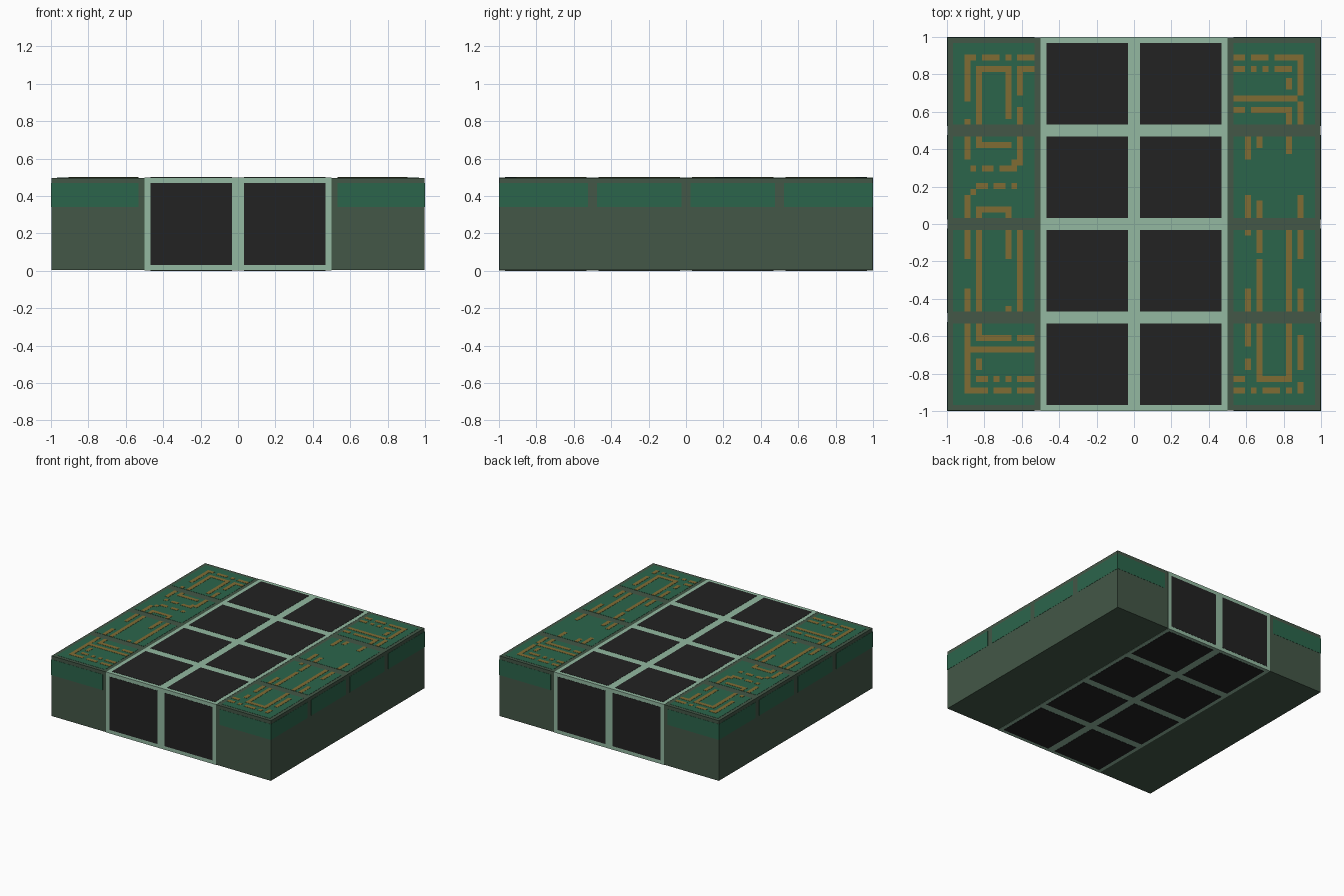
import bpy, bmesh
from mathutils import Vector

if "Cube" in bpy.data.objects:
    bpy.data.objects.remove(bpy.data.objects["Cube"])

P = 1 / 32          # detail grid: 64 steps across the 2 unit width
H = 0.5             # height of the slab
T = 0.0015          # thickness of one detail layer


def srgb(r, g, b):
    def lin(c):
        c /= 255
        return c / 12.92 if c < 0.04045 else ((c + 0.055) / 1.055) ** 2.4
    return (lin(r), lin(g), lin(b), 1)


def material(name, *rgb):
    m = bpy.data.materials.new(name)
    m.diffuse_color = srgb(*rgb)
    m.use_nodes = True
    m.node_tree.nodes["Principled BSDF"].inputs["Base Color"].default_value = m.diffuse_color
    return m


GREY = material("grey_green", 67, 87, 71)
GREEN = material("board_green", 43, 101, 75)
PALE = material("pale_green", 147, 185, 161)
BLACK = material("black", 34, 34, 34)
COPPER = material("copper", 128, 108, 52)


def boxes(name, mat, spans):
    """One object made of axis-aligned boxes given as (low, high) corners."""
    bm = bmesh.new()
    for lo, hi in spans:
        lo, hi = Vector(lo), Vector(hi)
        vs = bmesh.ops.create_cube(bm, size=1)["verts"]
        for v in vs:
            v.co = Vector(((lo + hi) / 2)[i] + v.co[i] * (hi - lo)[i] for i in range(3))
    me = bpy.data.meshes.new(name)
    bm.to_mesh(me)
    bm.free()
    me.materials.append(mat)
    ob = bpy.data.objects.new(name, me)
    bpy.context.collection.objects.link(ob)
    return ob


cells = [-1, -0.5, 0, 0.5]
E, F = 2 * T, T     # depth of side blocks and of the middle layer

# side blocks
boxes("left_block", GREY, [((-1 + E, -1 + E, E), (-0.5, 1 - E, H - E))])
boxes("right_block", GREY, [((0.5, -1 + E, E), (1 - E, 1 - E, H - E))])

# pale centre frame
boxes("centre_frame", PALE, [((-0.5, -1 + F, F), (0.5, 1 - F, H - F))])

# black tiles on top, bottom, front and back of the centre
tiles = []
for x in (-0.5, 0):
    a, b = x + P, x + 0.5 - P
    for y in cells:
        tiles.append(((a, y + P, H - E), (b, y + 0.5 - P, H)))
        tiles.append(((a, y + P, 0), (b, y + 0.5 - P, E)))
    tiles.append(((a, -1, P), (b, -1 + E, H - P)))
    tiles.append(((a, 1 - E, P), (b, 1, H - P)))
boxes("centre_tiles", BLACK, tiles)

# green boards on top and the band of green along the upper walls
boards, bands = [], []
z0, z1 = 0.34, H - P
for s in (-1, 1):
    def span(u, v):
        return tuple(sorted((s * u, s * v)))
    xa, xb = span(0.5 + P, 1 - P)
    wa, wb = span(1 - 2 * E, 1 - F)
    ca, cb = span(0.5 + P, 1 - F)
    for y in cells:
        boards.append(((xa, y + P, H - 2 * E), (xb, y + 0.5 - P, H - F)))
        y0 = -1 + F if y == -1 else y + P * 0.8
        y1 = 1 - F if y == 0.5 else y + 0.5 - P * 0.8
        bands.append(((wa, y0, z0), (wb, y1, z1)))
    bands.append(((ca, -1 + F, z0), (cb, -1 + 2 * E, z1)))
    bands.append(((ca, 1 - 2 * E, z0), (cb, 1 - F, z1)))
boxes("top_boards", GREEN, boards)
boxes("wall_bands", GREEN, bands)


def traces(name, x0, upright, level):
    """Copper strips: upright = (column, rows), level = (row, columns), from the back left."""
    rects = [(c, r0, c, r1) for c, r0, r1 in upright]
    rects += [(c0, r, c1, r) for r, c0, c1 in level]
    boxes(name, COPPER, [((x0 + a * P, 1 - (d + 1) * P, H - E),
                          (x0 + (c + 1) * P, 1 - b * P, H)) for a, b, c, d in rects])


# copper tracks on the left boards
traces("left_tracks", -1,
       [(3, 3, 10), (3, 14, 14), (3, 17, 20), (3, 27, 30), (3, 33, 37), (3, 43, 46),
        (3, 49, 60), (5, 6, 14), (5, 17, 17), (5, 30, 30), (5, 33, 46), (5, 49, 50),
        (5, 55, 56), (10, 6, 13), (10, 30, 30), (10, 33, 37), (10, 46, 46),
        (12, 6, 9), (12, 12, 14), (12, 17, 20), (12, 33, 46)],
       [(3, 4, 4), (3, 6, 8), (3, 10, 10), (3, 12, 14), (5, 5, 10), (5, 12, 14),
        (18, 5, 10), (21, 11, 12), (22, 4, 4), (22, 6, 7), (22, 9, 11), (25, 5, 6),
        (25, 8, 9), (25, 11, 11), (26, 4, 4), (29, 5, 10), (51, 5, 10), (51, 12, 14),
        (53, 4, 14), (58, 5, 6), (58, 8, 8), (58, 10, 10), (58, 12, 14),
        (60, 4, 6), (60, 8, 10), (60, 12, 14)])

# copper tracks on the right boards
traces("right_tracks", 0.5,
       [(12, 3, 9), (12, 11, 14), (12, 27, 30), (12, 33, 37), (12, 43, 46),
        (12, 51, 56), (12, 59, 60), (10, 7, 8), (10, 13, 14), (10, 17, 19),
        (10, 33, 46), (10, 49, 57), (3, 17, 20), (3, 27, 30), (3, 33, 33),
        (3, 43, 46), (3, 49, 52), (3, 55, 56), (5, 17, 18), (5, 28, 30),
        (5, 38, 46), (5, 33, 36), (5, 49, 57)],
       [(3, 1, 2), (3, 4, 6), (3, 8, 11), (5, 1, 2), (5, 4, 4), (5, 6, 6),
        (5, 8, 10), (10, 1, 11), (12, 1, 2), (12, 4, 10), (58, 1, 2), (58, 5, 10),
        (60, 1, 2), (60, 4, 4), (60, 6, 8), (60, 10, 10)])
